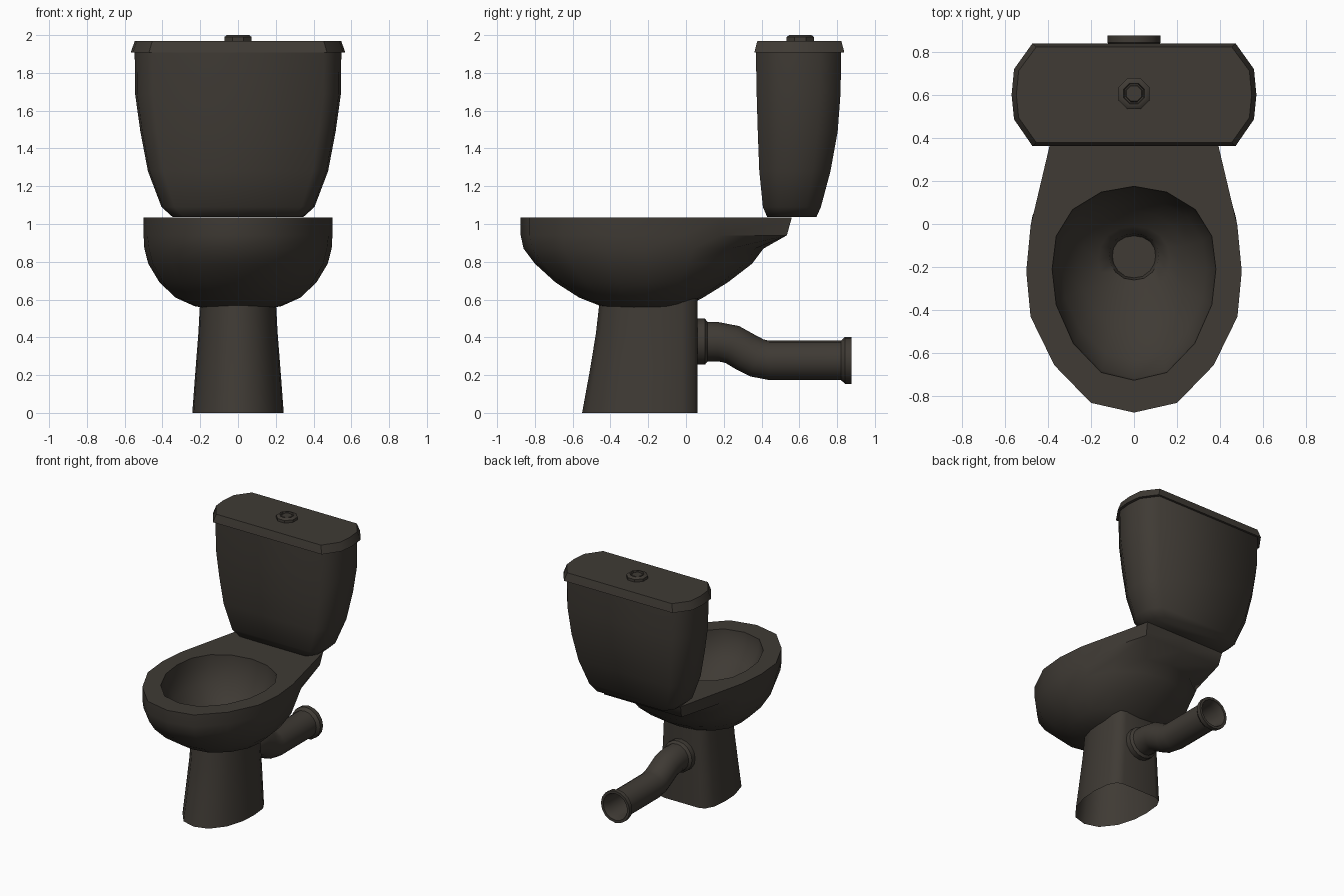
import bpy, bmesh, math
from mathutils import Vector

if "Cube" in bpy.data.objects:
    bpy.data.objects.remove(bpy.data.objects["Cube"])

mat = bpy.data.materials.new("dark brown grey ceramic")
mat.diffuse_color = (0.050, 0.043, 0.035, 1)
mat.use_nodes = True
mat.node_tree.nodes["Principled BSDF"].inputs["Base Color"].default_value = mat.diffuse_color


def loft(name, rings, cap_start=False, cap_end=False, angle=60):
    """Skin a list of equal-length closed rings and shade it smooth by angle."""
    bm = bmesh.new()
    vs = [[bm.verts.new(p) for p in r] for r in rings]
    n = len(vs[0])
    for a, b in zip(vs, vs[1:]):
        for i in range(n):
            j = (i + 1) % n
            bm.faces.new((a[i], a[j], b[j], b[i]))
    if cap_start:
        bm.faces.new(vs[0])
    if cap_end:
        bm.faces.new(vs[-1])
    bmesh.ops.recalc_face_normals(bm, faces=bm.faces)
    me = bpy.data.meshes.new(name)
    bm.to_mesh(me)
    bm.free()
    ob = bpy.data.objects.new(name, me)
    bpy.context.collection.objects.link(ob)
    me.materials.append(mat)
    bpy.ops.object.select_all(action='DESELECT')
    ob.select_set(True)
    bpy.context.view_layer.objects.active = ob
    bpy.ops.object.shade_smooth_by_angle(angle=math.radians(angle))
    return ob


def mirror(half, z):
    """Full ring from a right-hand half outline; points on x = 0 are not doubled."""
    left = [(-x, y) for x, y in reversed(half) if x > 0]
    return [Vector((x, y, z)) for x, y in list(half) + left]


# Egg-shaped ring: half width a, front f, back b, widest at y = c
EGG = [(0, -1), (.4, -.93), (.74, -.67), (.95, -.32), (1, 0),
       (.95, .4), (.75, .72), (.4, .93), (0, 1)]


def egg(z, a, f, b, c=-.21):
    return mirror([(x * a, c + y * ((c - f) if y < 0 else (b - c))) for x, y in EGG], z)


# Bowl: outside from the bottom up, over the rim, down the inside to the drain
front = [(0, -.875), (.2, -.83), (.37, -.655), (.48, -.43), (.5, -.22), (.48, -.01)]
rim = front + [(.435, .18), (.345, .56), (0, .56)]
under = front + [(.43, .18), (.335, .534), (0, .534)]
bowl = [egg(.546, .12, -.33, -.1), egg(.565, .23, -.45, .0), egg(.61, .33, -.565, .09),
        egg(.69, .415, -.69, .22), egg(.79, .475, -.80, .35), egg(.87, .496, -.86, .41),
        mirror(under, .94), mirror(rim, 1.034),
        egg(1.034, .38, -.725, .175), egg(.95, .372, -.715, .168), egg(.84, .335, -.63, .12),
        egg(.74, .25, -.49, .06), egg(.68, .165, -.34, -.01, -.17),
        egg(.65, .115, -.26, -.045, -.15), egg(.59, .1, -.25, -.055, -.15)]
loft("bowl", bowl, True, True, 50)


# Pedestal: rounded front, flat back, open underneath
def foot(z, a, f):
    d = -.15 - f
    return mirror([(0, f), (a * .45, f + d * .08), (a * .8, f + d * .35), (a * .97, f + d * .7),
                   (a, -.15), (a * .95, -.02), (a * .8, .045), (a * .6, .06), (0, .06)], z)


loft("pedestal", [foot(0, .242, -.55), foot(.23, .225, -.508), foot(.42, .21, -.477),
                  foot(.64, .198, -.452)])


# Tank and lid share one chamfered outline
def slab(z, a, f, b):
    return mirror([(x * a, f + t * (b - f)) for x, t in
                   ((.83, 0), (.98, .26), (1, .5), (.98, .75), (.83, 1))], z)


loft("tank", [slab(1.036, .345, .43, .69), slab(1.09, .405, .407, .714),
              slab(1.28, .477, .388, .765), slab(1.49, .517, .38, .803),
              slab(1.69, .545, .374, .818), slab(1.915, .547, .37, .822)], True, True)
loft("tank_lid", [slab(1.908, .568, .362, .838), slab(1.925, .562, .366, .834),
                  slab(1.97, .546, .378, .822)], True, True, 50)


# Flush button: octagonal collar with a sunken centre
def octagon(z, r):
    return [Vector((r * math.cos((i + .5) * math.pi / 4), .605 + r * math.sin((i + .5) * math.pi / 4), z))
            for i in range(8)]


loft("flush_button", [octagon(1.965, .078), octagon(1.99, .078), octagon(2.0, .064),
                      octagon(2.0, .052), octagon(1.99, .048), octagon(1.99, .042),
                      octagon(1.996, .038)], False, True, 40)


# Waste pipe: collar, S-bend and hollow end flange (y, z, radius, tilt in degrees)
def hoop(y, z, r, tilt=0, n=16):
    t = math.radians(tilt)
    return [Vector((r * math.cos(k), y - r * math.sin(k) * math.sin(t), z + r * math.sin(k) * math.cos(t)))
            for k in (2 * math.pi * i / n for i in range(n))]


path = [(.05, .377, .122), (.1, .377, .122), (.115, .377, .104), (.17, .377, .104),
        (.245, .362, .104, -20), (.315, .322, .104, -32), (.375, .291, .104, -20),
        (.44, .278, .104), (.82, .278, .104), (.842, .278, .124), (.875, .278, .124),
        (.875, .278, .104), (.82, .278, .088), (.45, .278, .088)]
loft("waste_pipe", [hoop(*p) for p in path], False, True, 40)
